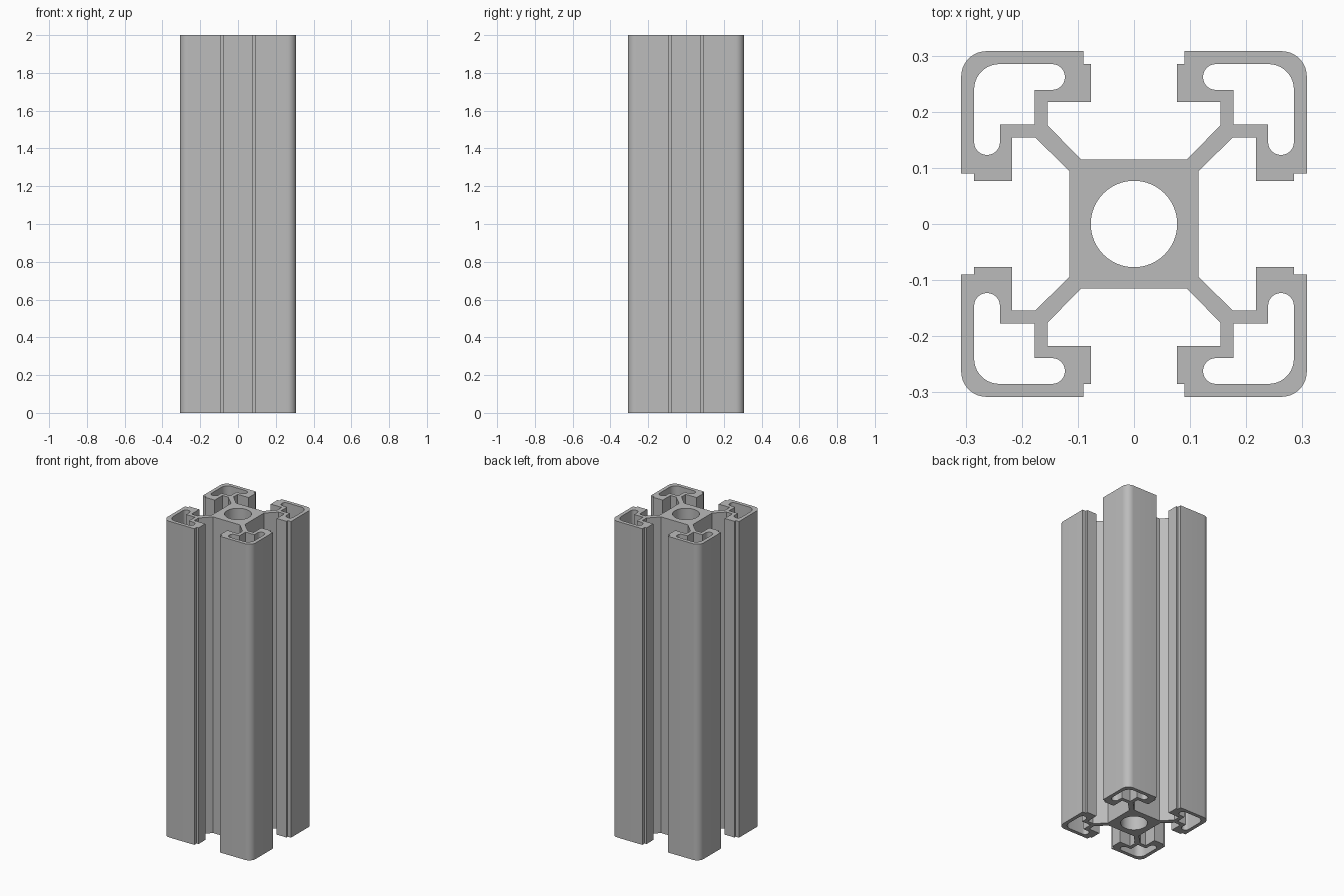
import bpy, bmesh
from math import sin, cos, radians

if "Cube" in bpy.data.objects:
    bpy.data.objects.remove(bpy.data.objects["Cube"], do_unlink=True)

HALF = 0.308      # half width of the bar
WALL = 0.285      # inner face of the outer wall
ROUND = 0.045     # corner radius
LENGTH = 2.0


def arc(cx, cy, r, start, end, steps):
    angles = [radians(start + (end - start) * i / steps) for i in range(steps + 1)]
    return [(cx + r * cos(a), cy + r * sin(a)) for a in angles]


def mirror_diagonal(points):
    """Complete a corner shape by reflecting it across x = y."""
    return points + [(y, x) for x, y in reversed(points)]


def quarter_turn(points, n):
    for _ in range(n):
        points = [(y, -x) for x, y in points]
    return points


# Corner outline: web, T-slot lip, half of the rounded outer corner
corner = mirror_diagonal(
    [(0.0945, 0.115), (0.154, 0.176), (0.154, 0.217), (0.077, 0.217),
     (0.077, WALL), (0.09, WALL), (0.09, HALF)]
    + arc(HALF - ROUND, HALF - ROUND, ROUND, 90, 50, 4))
outline = [p for n in range(4) for p in quarter_turn(corner, n)]

# Hollow pocket in each corner: inner elbow, round slot end, half of the outer bend
pocket = mirror_diagonal(
    [(0.177, 0.239)]
    + arc(0.146, 0.262, 0.023, 270, 90, 14)
    + arc(WALL - ROUND, WALL - ROUND, ROUND, 90, 50, 4))
pocket.append((0.177, 0.177))

bore = arc(0, 0, 0.077, 0, 360, 64)[:-1]

# Extrude the filled cross-section
curve = bpy.data.curves.new("extruded_bar", 'CURVE')
curve.dimensions = '2D'
curve.fill_mode = 'BOTH'
curve.extrude = LENGTH / 2
for loop in [outline, bore] + [quarter_turn(pocket, n) for n in range(4)]:
    spline = curve.splines.new('POLY')
    spline.points.add(len(loop) - 1)
    for point, (x, y) in zip(spline.points, loop):
        point.co = (x, y, 0, 1)
    spline.use_cyclic_u = True

bar = bpy.data.objects.new("slotted_extrusion_bar", curve)
bpy.context.collection.objects.link(bar)
bpy.ops.object.select_all(action='DESELECT')
bar.select_set(True)
bpy.context.view_layer.objects.active = bar
bpy.ops.object.convert(target='MESH')
bar = bpy.context.view_layer.objects.active

# Weld the caps to the walls and stand the bar on the ground
bm = bmesh.new()
bm.from_mesh(bar.data)
bmesh.ops.remove_doubles(bm, verts=bm.verts, dist=0.0001)
bmesh.ops.recalc_face_normals(bm, faces=bm.faces)
bmesh.ops.translate(bm, verts=bm.verts, vec=(0, 0, LENGTH / 2))
bm.to_mesh(bar.data)
bm.free()

# Plain aluminium grey
grey = bpy.data.materials.new("aluminium_grey")
grey.use_nodes = True
colour = (0.5, 0.5, 0.5, 1)
grey.diffuse_color = colour
grey.node_tree.nodes["Principled BSDF"].inputs["Base Color"].default_value = colour
bar.data.materials.clear()
bar.data.materials.append(grey)

bpy.ops.object.shade_smooth_by_angle(angle=radians(30))
